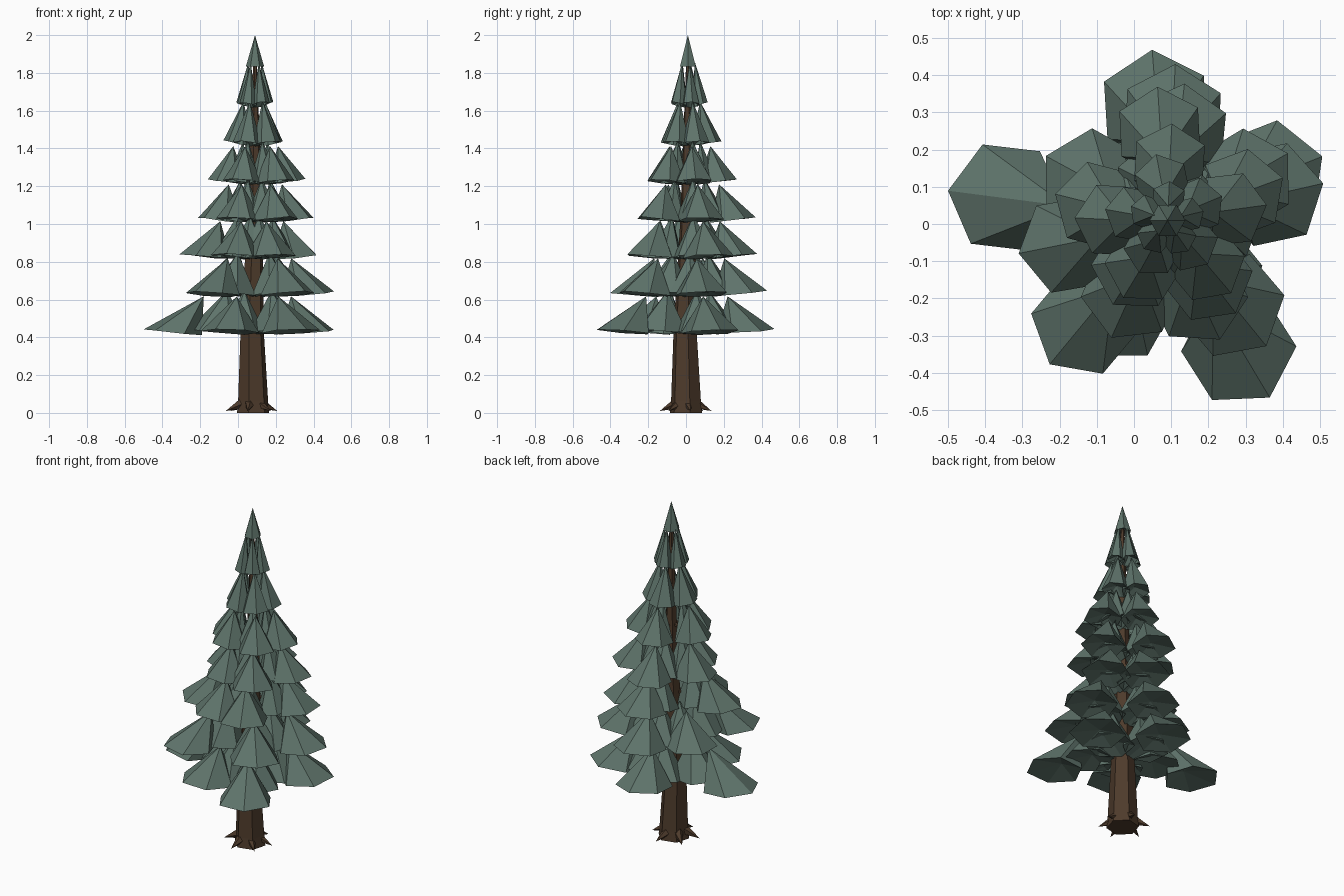
import bpy, bmesh, math, random
from mathutils import Vector

if "Cube" in bpy.data.objects:
    bpy.data.objects.remove(bpy.data.objects["Cube"])

random.seed(7)
CX, CY = 0.09, 0.01          # trunk axis


def material(name, rgb):
    m = bpy.data.materials.new(name)
    m.diffuse_color = (*rgb, 1)
    m.use_nodes = True
    m.node_tree.nodes["Principled BSDF"].inputs["Base Color"].default_value = m.diffuse_color
    return m


NEEDLES = material("needle green", (0.112, 0.172, 0.145))
BARK = material("bark brown", (0.075, 0.043, 0.024))


def finish(bm, name, mat):
    bmesh.ops.recalc_face_normals(bm, faces=bm.faces)
    me = bpy.data.meshes.new(name)
    bm.to_mesh(me)
    bm.free()
    ob = bpy.data.objects.new(name, me)
    me.materials.append(mat)
    bpy.context.collection.objects.link(ob)
    return ob


def fan(bm, ring, tip):
    """Join a closed ring of vertices to one point."""
    v = bm.verts.new(tip)
    for i, a in enumerate(ring):
        bm.faces.new((a, ring[(i + 1) % len(ring)], v))


def clump(bm, angle, r_in, r_out, half_width, z, apex_r, apex_z, sides=6):
    """Six-sided leaning cone of needles with a hollowed underside."""
    d = Vector((math.cos(angle), math.sin(angle), 0))
    s = Vector((-d.y, d.x, 0))
    o = Vector((CX, CY, 0))
    mid, half = (r_in + r_out) / 2, (r_out - r_in) / 2
    turn = random.uniform(-0.08, 0.08)
    ring = []
    for i in range(sides):
        a = turn + math.tau * i / sides
        c = math.cos(a)
        p = o + d * (mid + half * c) + s * (half_width * math.sin(a))
        p.z = z + 0.012 + 0.014 * c + random.uniform(-0.004, 0.004)
        ring.append(bm.verts.new(p))
    fan(bm, ring, o + d * apex_r + Vector((0, 0, apex_z)))
    fan(bm, ring, o + d * (0.7 * mid + 0.3 * apex_r) + Vector((0, 0, z + 0.045)))


# Needle tiers: height, clump radius, reach and heading of the E, N, W, SW, SE boughs
TIERS = [
    (0.417, 0.155, (0.45, 0.46, 0.595, 0.42, 0.55), (23, 96, 172, 240, 299)),
    (0.618, 0.145, (0.43, 0.42, 0.37, 0.50, 0.43), (14, 87, 153, 231, 307)),
    (0.815, 0.137, (0.37, 0.37, 0.41, 0.35, 0.35), (28, 82, 194, 243, 292)),
    (1.010, 0.122, (0.33, 0.36, 0.31, 0.27, 0.31), (20, 95, 168, 236, 305)),
    (1.212, 0.106, (0.27, 0.26, 0.25, 0.24, 0.26), (10, 88, 180, 242, 312)),
    (1.415, 0.078, (0.16, 0.18, 0.17, 0.16, 0.16), (26, 98, 170, 242, 314)),
    (1.620, 0.048, (0.10, 0.105, 0.105, 0.10, 0.10), (15, 87, 159, 231, 303)),
]

for n, (z, w, reaches, headings) in enumerate(TIERS):
    bm = bmesh.new()
    for deg, reach in zip(headings, reaches):
        a = math.radians(deg)
        top = z + 0.215
        if reach > 0.2:
            # outer clump, then a smaller one hugging the trunk
            clump(bm, a, max(reach - 2 * w, 0.03), reach, w, z, 0.46 * reach, top - 0.015)
            clump(bm, a + random.uniform(-0.2, 0.2), 0.03, 0.6 * reach,
                  0.9 * w, z, 0.25 * reach, top + 0.015)
        else:
            clump(bm, a, 0.015, reach, w, z, 0.36 * reach, top + 0.02)
    finish(bm, f"needle_tier_{n + 1}", NEEDLES)

# Crown cone
bm = bmesh.new()
ring = [bm.verts.new((CX + 0.048 * math.cos(math.tau * i / 6),
                      CY + 0.048 * math.sin(math.tau * i / 6), 1.835)) for i in range(6)]
fan(bm, ring, (CX, CY, 2.0))
fan(bm, ring, (CX, CY, 1.855))
finish(bm, "crown", NEEDLES)

# Tapered six-sided trunk
bm = bmesh.new()
prev = None
for z, r, x, y in ((0, 0.088, 0.08, 0.0), (0.06, 0.082, 0.08, 0.0),
                   (0.44, 0.063, 0.075, -0.005), (1.0, 0.043, CX, CY), (1.85, 0.010, CX, CY)):
    ring = [bm.verts.new((x + r * math.cos(math.tau * i / 6 + 0.25),
                          y + r * math.sin(math.tau * i / 6 + 0.25), z)) for i in range(6)]
    if prev:
        for i in range(6):
            j = (i + 1) % 6
            bm.faces.new((prev[i], prev[j], ring[j], ring[i]))
    else:
        bm.faces.new(ring)
    prev = ring
bm.faces.new(prev)
finish(bm, "trunk", BARK)


def spike(bm, start, tip, radius, sides=5):
    """Pointed prong from start to tip."""
    start, tip = Vector(start), Vector(tip)
    q = (tip - start).to_track_quat('Z', 'Y')
    ring = [bm.verts.new(start + q @ Vector((radius * math.cos(math.tau * i / sides),
                                             radius * math.sin(math.tau * i / sides), 0)))
            for i in range(sides)]
    fan(bm, ring, tip)
    bm.faces.new(ring)


# Root prongs flaring at the foot
bm = bmesh.new()
for deg in (10, 75, 140, 195, 262, 318):
    c, s = math.cos(math.radians(deg)), math.sin(math.radians(deg))
    spike(bm, (0.07 + 0.055 * c, 0.055 * s, 0.048), (0.07 + 0.14 * c, 0.14 * s, 0.01), 0.028)
finish(bm, "roots", BARK)

# Bare twigs carrying each tier
bm = bmesh.new()
for z, w, reaches, headings in TIERS[:5]:
    for deg, reach in zip(headings, reaches):
        c, s = math.cos(math.radians(deg)), math.sin(math.radians(deg))
        spike(bm, (CX + 0.02 * c, CY + 0.02 * s, z + 0.06),
              (CX + 0.45 * reach * c, CY + 0.45 * reach * s, z + 0.045), 0.012)
finish(bm, "twigs", BARK)
